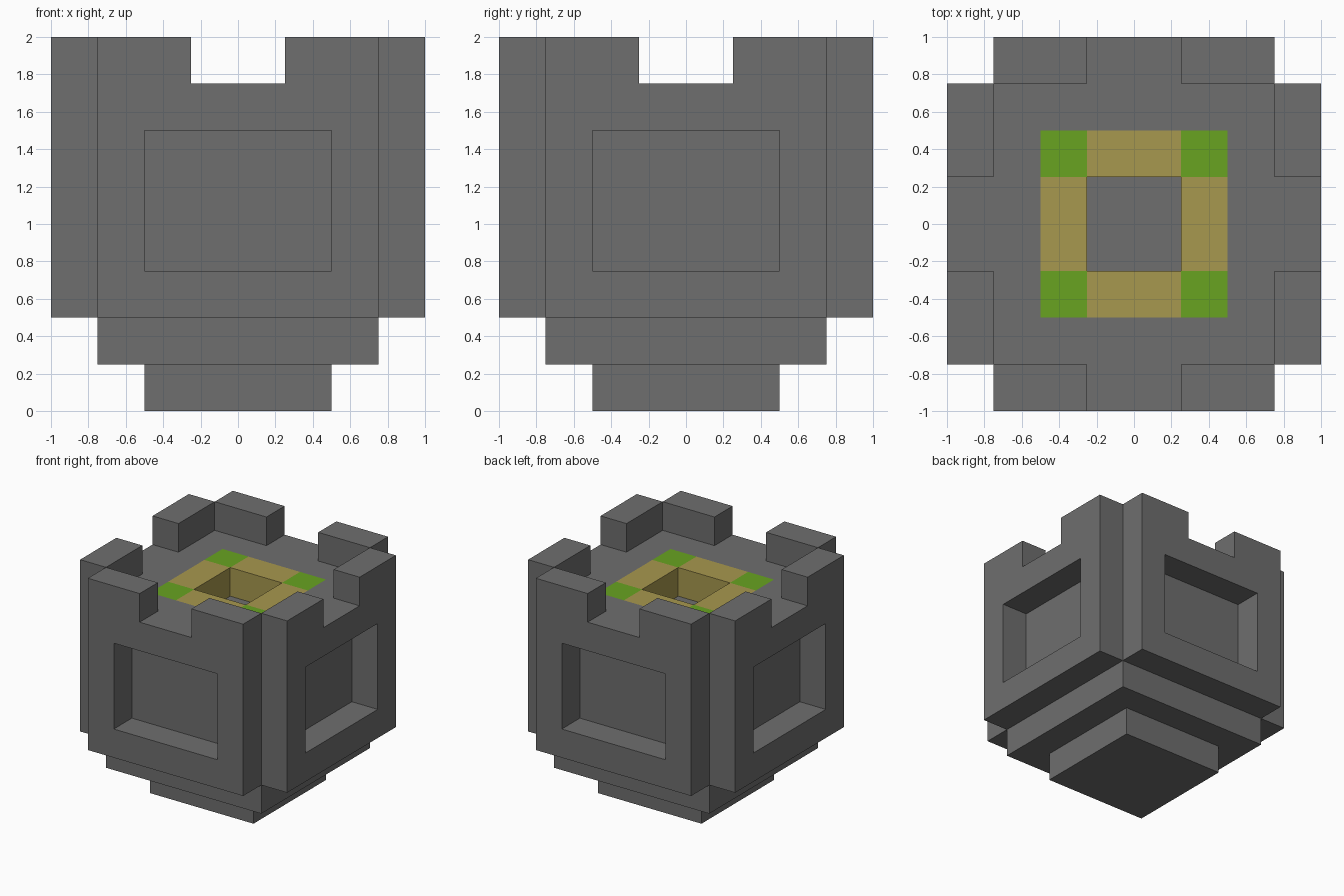
import bpy
import bmesh
from math import pi
from mathutils import Matrix, Vector

default = bpy.data.objects.get("Cube")
if default:
    bpy.data.objects.remove(default, do_unlink=True)


def make_material(name, rgb):
    mat = bpy.data.materials.new(name)
    mat.use_nodes = True
    color = (*rgb, 1)
    mat.diffuse_color = color
    mat.node_tree.nodes["Principled BSDF"].inputs["Base Color"].default_value = color
    return mat


stone = make_material("grey stone", (0.156, 0.156, 0.156))
sand = make_material("sand yellow", (0.39, 0.315, 0.077))
grass = make_material("grass green", (0.138, 0.366, 0.015))


def finish(bm, name, *materials):
    bmesh.ops.recalc_face_normals(bm, faces=bm.faces)
    mesh = bpy.data.meshes.new(name)
    bm.to_mesh(mesh)
    bm.free()
    for mat in materials:
        mesh.materials.append(mat)
    obj = bpy.data.objects.new(name, mesh)
    bpy.context.collection.objects.link(obj)
    return obj


def add_box(bm, half, bottom, top):
    place = Matrix.Translation((0, 0, (bottom + top) / 2))
    size = Matrix.Diagonal((2 * half, 2 * half, top - bottom, 1))
    bmesh.ops.create_cube(bm, size=1, matrix=place @ size)


# Foot
bm = bmesh.new()
add_box(bm, 0.5, 0, 0.25)
finish(bm, "foot", stone)

# Core block, with its top cut into a ring of coloured tiles around a pit
bm = bmesh.new()
add_box(bm, 0.75, 0.25, 1.75)
for axis in (Vector((1, 0, 0)), Vector((0, 1, 0))):
    for cut in (-0.5, -0.25, 0.25, 0.5):
        bmesh.ops.bisect_plane(bm, geom=bm.verts[:] + bm.edges[:] + bm.faces[:],
                               plane_co=axis * cut, plane_no=axis)

for face in bm.faces:
    c = face.calc_center_median()
    reach = sorted((abs(c.x), abs(c.y)))
    if c.z > 1.74 and 0.25 < reach[1] < 0.5:
        face.material_index = 2 if reach[0] > 0.25 else 1

pit = [f for f in bm.faces if f.calc_center_median().z > 1.74
       and f.calc_center_median().xy.length < 0.1]
floor = bmesh.ops.extrude_discrete_faces(bm, faces=pit)["faces"][0]
bmesh.ops.translate(bm, verts=floor.verts, vec=(0, 0, -0.25))
for edge in floor.edges:
    for wall in edge.link_faces:
        wall.material_index = 1
floor.material_index = 0
finish(bm, "core", stone, sand, grass)


# Side walls: a slab with a window opening and a notch between two merlons
def build_wall(name, angle):
    xs = (-0.75, -0.5, -0.25, 0.25, 0.5, 0.75)
    zs = (0.5, 0.75, 1.5, 1.75, 2)
    bm = bmesh.new()
    for x0, x1 in zip(xs, xs[1:]):
        for z0, z1 in zip(zs, zs[1:]):
            x, z = abs(x0 + x1) / 2, (z0 + z1) / 2
            window = x < 0.5 and 0.75 < z < 1.5
            notch = x < 0.25 and z > 1.75
            if not (window or notch):
                corners = ((x0, z0), (x1, z0), (x1, z1), (x0, z1))
                bm.faces.new([bm.verts.new((a, -1, b)) for a, b in corners])
    bmesh.ops.remove_doubles(bm, verts=bm.verts, dist=0.001)
    solid = bmesh.ops.extrude_face_region(bm, geom=bm.faces[:], use_keep_orig=True)
    moved = [g for g in solid["geom"] if isinstance(g, bmesh.types.BMVert)]
    bmesh.ops.translate(bm, verts=moved, vec=(0, 0.25, 0))
    bmesh.ops.rotate(bm, verts=bm.verts, matrix=Matrix.Rotation(angle, 3, "Z"))
    finish(bm, name, stone)


for i, side in enumerate(("front", "left", "back", "right")):
    build_wall(side + "_wall", i * pi / 2)
